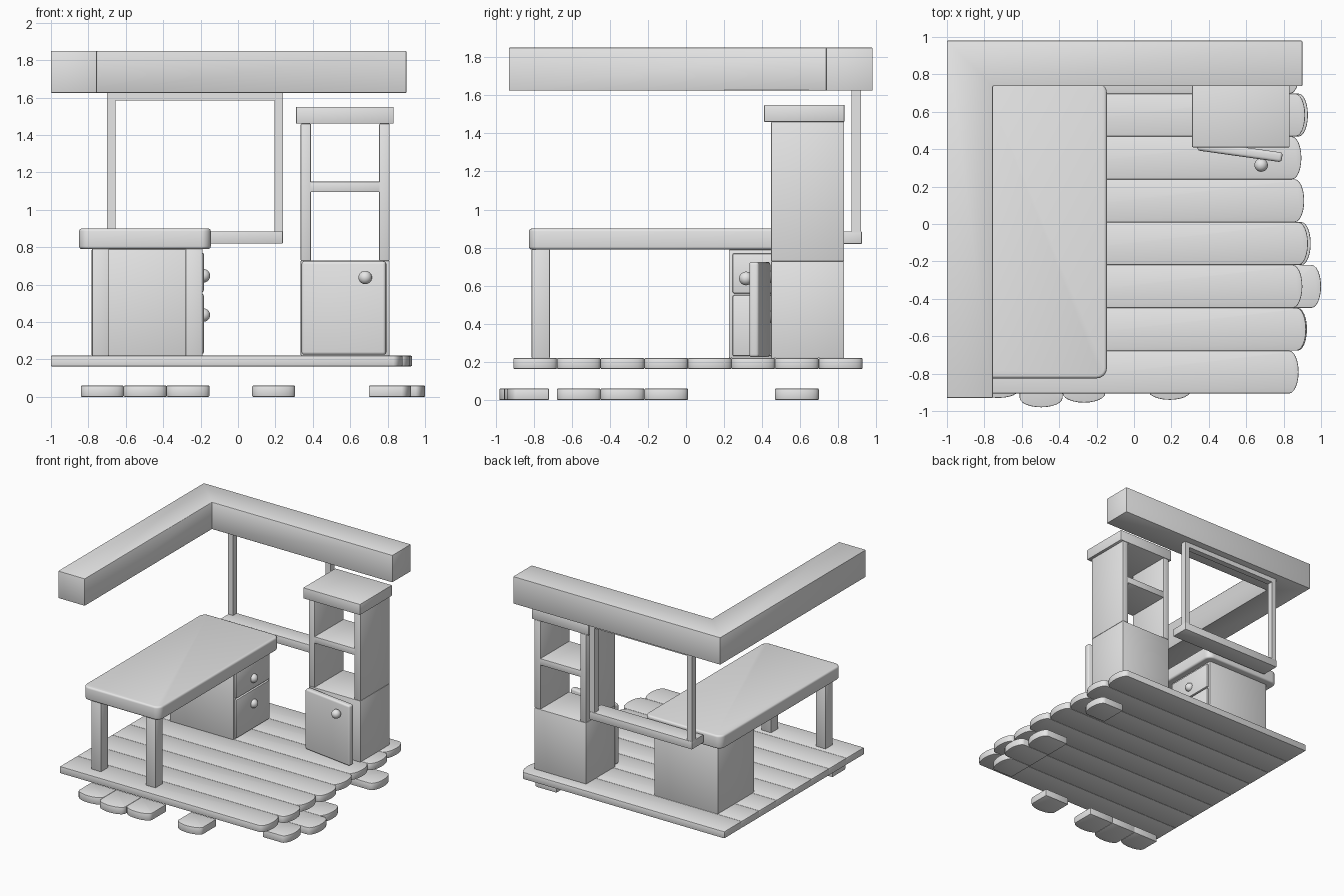
import bpy, bmesh, math
from mathutils import Matrix

cube = bpy.data.objects.get("Cube")
if cube:
    bpy.data.objects.remove(cube, do_unlink=True)

grey = bpy.data.materials.new("plain_grey")
grey.use_nodes = True
grey.diffuse_color = (0.8, 0.8, 0.8, 1)
grey.node_tree.nodes["Principled BSDF"].inputs["Base Color"].default_value = (0.8, 0.8, 0.8, 1)


def finish(name, bm, bevel=0.0, segments=2):
    """Turn a bmesh into a shaded object with optional rounded edges."""
    bmesh.ops.recalc_face_normals(bm, faces=bm.faces)
    mesh = bpy.data.meshes.new(name)
    bm.to_mesh(mesh)
    bm.free()
    mesh.materials.append(grey)
    obj = bpy.data.objects.new(name, mesh)
    bpy.context.collection.objects.link(obj)
    bpy.ops.object.select_all(action="DESELECT")
    obj.select_set(True)
    bpy.context.view_layer.objects.active = obj
    if bevel:
        mod = obj.modifiers.new("rounded_edges", "BEVEL")
        mod.width = bevel
        mod.segments = segments
        mod.limit_method = "ANGLE"
        mod.angle_limit = math.radians(40)
        bpy.ops.object.modifier_apply(modifier=mod.name)
    bpy.ops.object.shade_smooth_by_angle(angle=math.radians(35))
    return obj


def prism(name, outline, z0, z1, bevel=0.0, segments=2):
    """Extrude a plan outline between two heights."""
    bm = bmesh.new()
    face = bm.faces.new([bm.verts.new((x, y, z0)) for x, y in outline])
    top = bmesh.ops.extrude_face_region(bm, geom=[face])["geom"]
    verts = [v for v in top if isinstance(v, bmesh.types.BMVert)]
    bmesh.ops.translate(bm, verts=verts, vec=(0, 0, z1 - z0))
    return finish(name, bm, bevel, segments)


def box(name, x, y, z, bevel=0.0, segments=2):
    outline = [(x[0], y[0]), (x[1], y[0]), (x[1], y[1]), (x[0], y[1])]
    return prism(name, outline, z[0], z[1], bevel, segments)


def plank(name, start, end, low, high, z0, z1, forward=False):
    """Board with a bowed end, running along +x, or along -y if forward."""
    bulge, mid, half = 0.05, (low + high) / 2, (high - low) / 2
    arc = [math.pi * (i / 12 - 0.5) for i in range(13)]
    outline = [(start, high), (start, low)]
    outline += [(end - bulge + bulge * math.cos(a), mid + half * math.sin(a)) for a in arc]
    if forward:
        outline = [(y, -x) for x, y in outline]
    return prism(name, outline, z0, z1, 0.005)


def knob(name, centre):
    bm = bmesh.new()
    bmesh.ops.create_uvsphere(bm, u_segments=24, v_segments=14, radius=0.036,
                              matrix=Matrix.Translation(centre))
    return finish(name, bm)


# Floor boards
width = 0.229
for i, end in enumerate((0.88, 0.92, 0.90, 0.93, 0.91, 0.895, 0.915, 0.885)):
    low = -0.906 + i * width
    plank(f"floor_board_{i + 1}", -1, end, low, low + width, 0.163, 0.22)

# Lower step boards on the left side and at the front
for i, end in ((1, 0.925), (2, 1.0), (3, 0.945), (6, 0.93)):
    low = -0.906 + i * width
    plank(f"side_step_{i}", 0.70, end, low, low + width, 0, 0.06)
for i, end in ((0, 0.93), (1, 0.98), (2, 0.955), (4, 0.94)):
    low = -0.84 + i * width
    plank(f"front_step_{i}", 0.72, end, low, low + width, 0, 0.06, forward=True)

# Overhead corner beam
prism("corner_beam", [(-1, -0.93), (-0.755, -0.93), (-0.755, 0.737), (0.9, 0.737),
                      (0.9, 0.98), (-1, 0.98)], 1.625, 1.85, 0.004)

# Window frame
for name, x in (("window_post_right", -0.70), ("window_post_left", 0.195)):
    box(name, (x, x + 0.045), (0.87, 0.92), (0.88, 1.625))
box("window_header", (-0.70, 0.24), (0.87, 0.92), (1.585, 1.625))
box("window_sill", (-0.70, 0.24), (0.77, 0.923), (0.82, 0.885), 0.003)

# Desk top with rounded corners
r, outline = 0.055, []
for k, (cx, cy) in enumerate(((-0.2, 0.70), (-0.795, 0.70), (-0.795, -0.77), (-0.2, -0.77))):
    for j in range(7):
        a = math.pi / 2 * (k + j / 6)
        outline.append((cx + r * math.cos(a), cy + r * math.sin(a)))
prism("desk_top", outline, 0.79, 0.90, 0.015, 3)

# Desk legs
for name, x in (("desk_leg_right", -0.78), ("desk_leg_left", -0.28)):
    box(name, (x, x + 0.09), (-0.81, -0.715), (0.22, 0.79), 0.003)

# Drawer unit
box("drawer_unit", (-0.782, -0.20), (0.225, 0.70), (0.22, 0.79), 0.005)
for name, z in (("lower_drawer", (0.23, 0.55)), ("upper_drawer", (0.56, 0.77))):
    box(name, (-0.21, -0.183), (0.245, 0.68), z, 0.008)
for name, z in (("lower_drawer_knob", 0.437), ("upper_drawer_knob", 0.647)):
    knob(name, (-0.185, 0.465, z))

# Tall cupboard with open shelves
box("cupboard_base", (0.335, 0.81), (0.447, 0.83), (0.22, 0.728), 0.004)
for name, x in (("shelf_side_right", 0.335), ("shelf_side_left", 0.755)):
    box(name, (x, x + 0.055), (0.447, 0.83), (0.728, 1.46), 0.004)
box("shelf_board", (0.385, 0.76), (0.447, 0.83), (1.095, 1.15), 0.004)
box("cupboard_top", (0.31, 0.832), (0.41, 0.832), (1.46, 1.55), 0.005)

# Cupboard door, slightly ajar
door = box("cupboard_door", (0, 0.455), (-0.052, 0), (0.225, 0.725), 0.015, 3)
door.location = (0.345, 0.445, 0)
door.rotation_euler.z = math.radians(-8)
knob("door_knob", (0.68, 0.315, 0.638))
